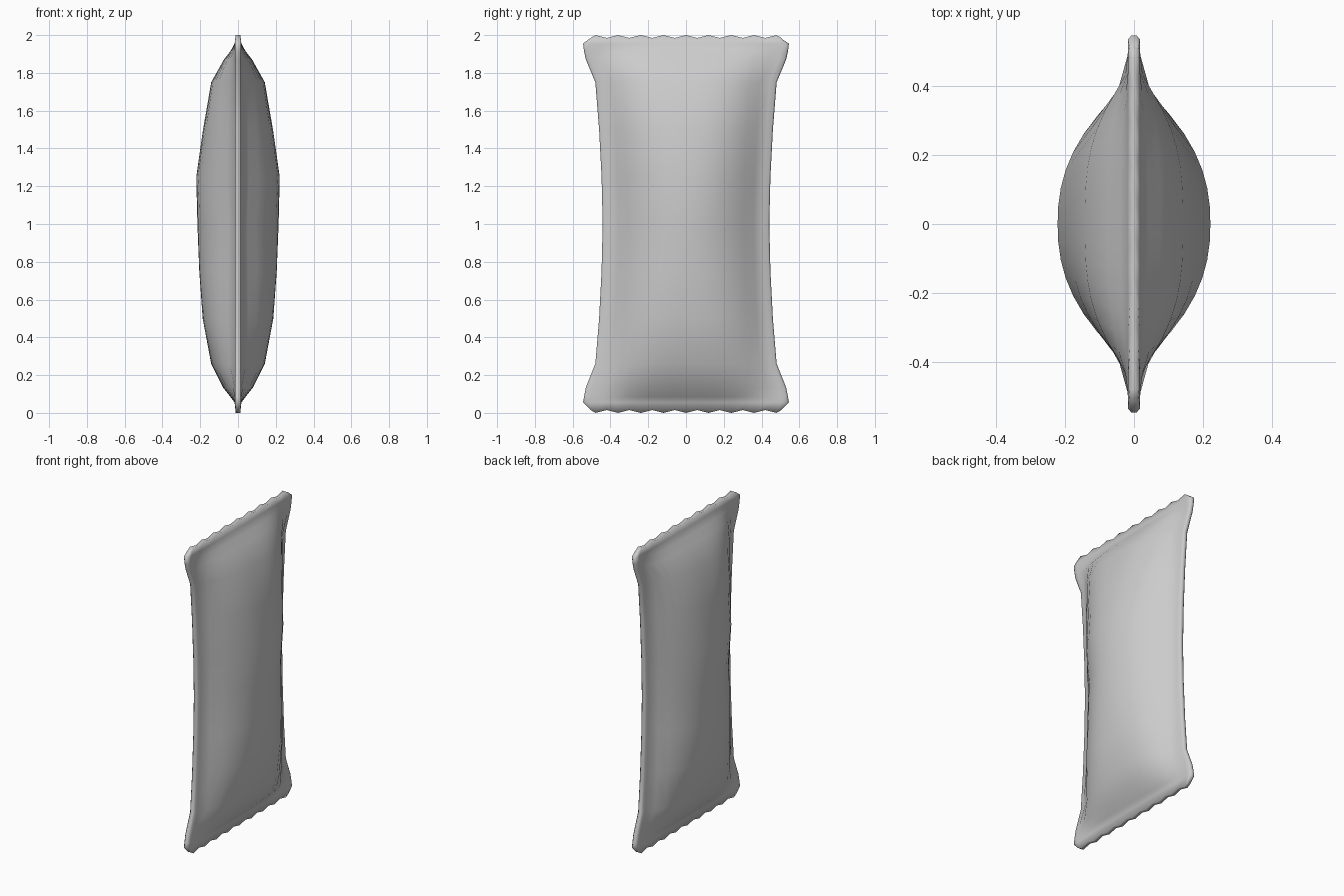
import bpy, bmesh

if "Cube" in bpy.data.objects:
    bpy.data.objects.remove(bpy.data.objects["Cube"])

# Rows up the bag: height, half width, half thickness in the middle
ROWS = [(0.02, 0.515, 0.012), (0.055, 0.545, 0.018), (0.085, 0.54, 0.04),
        (0.135, 0.53, 0.08), (0.26, 0.48, 0.142), (0.50, 0.46, 0.187),
        (0.75, 0.447, 0.205), (1.0, 0.441, 0.215), (1.25, 0.447, 0.221),
        (1.5, 0.46, 0.185), (1.75, 0.48, 0.142), (1.87, 0.53, 0.075),
        (1.915, 0.54, 0.04), (1.955, 0.545, 0.018), (1.985, 0.515, 0.012)]
SEAM = 0.017
TEETH = 8

# Columns across the bag, with extra ones for the rounded side seam
cols = [k / TEETH * 0.93 for k in range(-TEETH, TEETH + 1)]
cols = [-1.0, -0.98] + cols + [0.98, 1.0]


def point(r, c, side):
    z, w, d = ROWS[r]
    t = cols[c]
    p = 2 + 1.2 * abs(z - 1)
    u = min(1, abs(t) / 0.93)
    x = max(min(SEAM, d), d * (1 - u ** p))
    if c in (0, len(cols) - 1):
        x = 0.008
    # zigzag cut along both sealed ends
    if r in (0, len(ROWS) - 1):
        s = -1 if r == 0 else 1
        if 2 <= c <= len(cols) - 3 and c % 2 == 0:
            z += s * 0.015
        if r == 0:
            z += 0.0025
        if c in (0, len(cols) - 1):
            z -= s * 0.01
    if r == 0:
        z -= 0.0075 * 1.0
    return (side * x, t * w, max(0.0, z))


bm = bmesh.new()
nr, nc = len(ROWS), len(cols)

# Two puffed faces of the bag
for side in (1, -1):
    grid = [[bm.verts.new(point(r, c, side)) for c in range(nc)] for r in range(nr)]
    for r in range(nr - 1):
        for c in range(nc - 1):
            bm.faces.new((grid[r][c], grid[r][c + 1], grid[r + 1][c + 1], grid[r + 1][c]))

# Join the faces around the thin seam
border = [e for e in bm.edges if e.is_boundary]
bmesh.ops.bridge_loops(bm, edges=border)
bmesh.ops.recalc_face_normals(bm, faces=bm.faces)

mesh = bpy.data.meshes.new("pillow_bag")
bm.to_mesh(mesh)
bm.free()
bag = bpy.data.objects.new("pillow_bag", mesh)
bpy.context.collection.objects.link(bag)
mesh.polygons.foreach_set("use_smooth", [True] * len(mesh.polygons))
